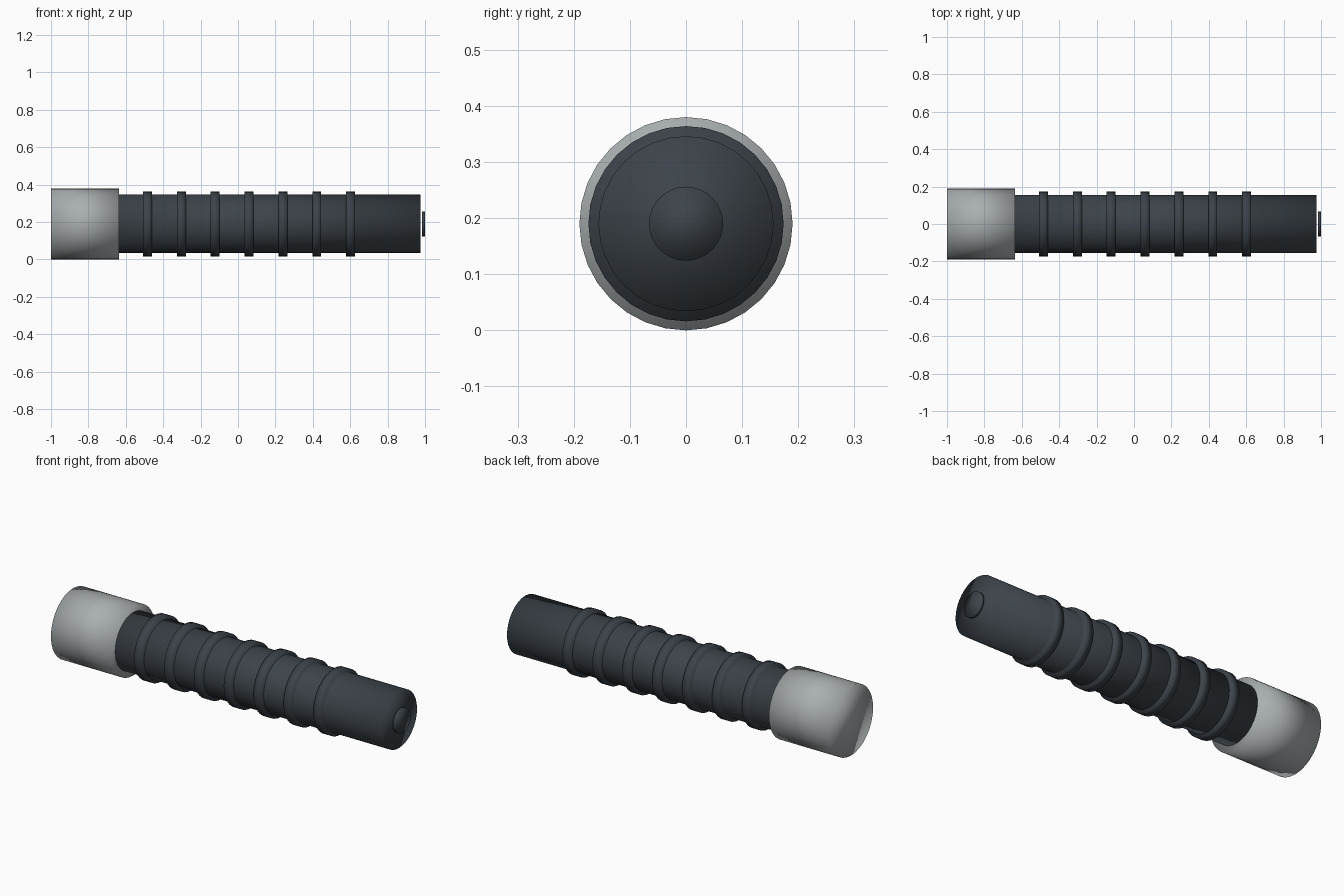
import bpy
import math

cube = bpy.data.objects.get("Cube")
if cube:
    bpy.data.objects.remove(cube, do_unlink=True)

AXIS_Z = 0.19


def make_material(name, color):
    mat = bpy.data.materials.new(name)
    mat.use_nodes = True
    mat.diffuse_color = color
    bsdf = mat.node_tree.nodes["Principled BSDF"]
    bsdf.inputs["Base Color"].default_value = color
    bsdf.inputs["Roughness"].default_value = 0.6
    return mat


charcoal = make_material("charcoal", (0.045, 0.056, 0.068, 1))
silver = make_material("silver grey", (0.40, 0.43, 0.44, 1))


def tube(name, x0, x1, radius, mat):
    """Solid cylinder lying along x, smooth shaded all over."""
    bpy.ops.mesh.primitive_cylinder_add(
        vertices=32, radius=radius, depth=x1 - x0,
        location=((x0 + x1) / 2, 0, AXIS_Z), rotation=(0, math.pi / 2, 0))
    obj = bpy.context.object
    obj.name = name
    obj.data.materials.append(mat)
    bpy.ops.object.shade_smooth()
    return obj


# Wide end cap and long handle
tube("end_cap", -1.0, -0.635, 0.19, silver)
tube("handle", -0.64, 0.975, 0.156, charcoal)

# Evenly spaced grip rings
for i in range(7):
    x = -0.484 + i * 0.181
    tube(f"grip_ring_{i + 1}", x - 0.024, x + 0.024, 0.174, charcoal)

# Small button floating just off the handle's end
tube("end_button", 0.984, 1.0, 0.066, charcoal)
